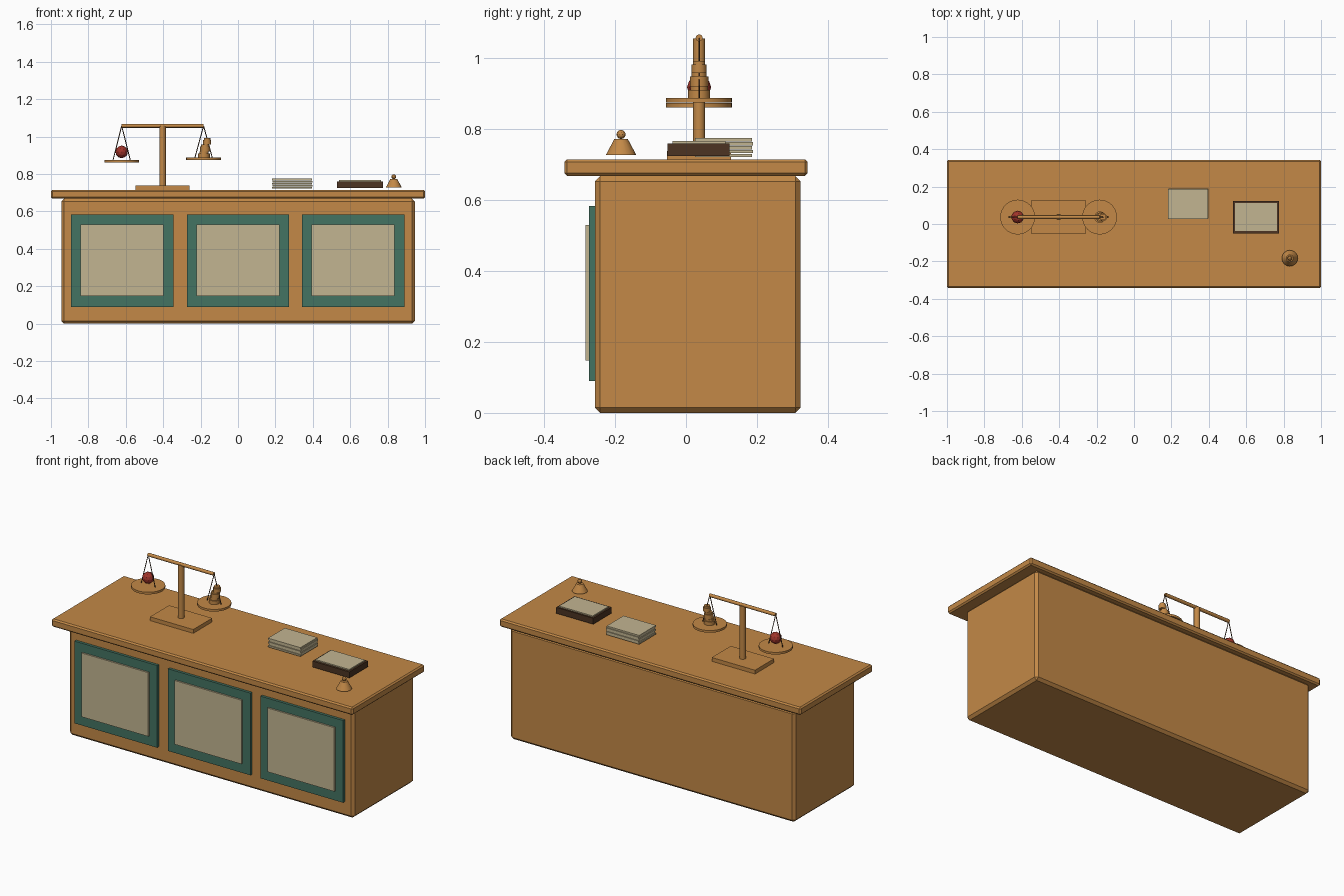
import bpy, math
from mathutils import Vector

if "Cube" in bpy.data.objects:
    bpy.data.objects.remove(bpy.data.objects["Cube"])


def material(name, r, g, b):
    lin = lambda c: ((c / 255 + 0.055) / 1.055) ** 2.4
    m = bpy.data.materials.new(name)
    m.diffuse_color = (lin(r), lin(g), lin(b), 1)
    m.use_nodes = True
    m.node_tree.nodes["Principled BSDF"].inputs["Base Color"].default_value = m.diffuse_color
    return m


wood = material("warm wood", 195, 137, 71)
green = material("dark green", 67, 115, 98)
cream = material("cream", 194, 181, 145)
brown = material("dark brown", 76, 52, 34)
red = material("red", 160, 52, 42)


def finish(name, mat, smooth=False):
    o = bpy.context.object
    o.name = name
    o.data.materials.append(mat)
    if smooth:
        bpy.ops.object.shade_smooth_by_angle(angle=math.radians(40))
    return o


def box(name, mat, x, y, z, bevel=0):
    """Box from (min, max) ranges on each axis."""
    r = (x, y, z)
    bpy.ops.mesh.primitive_cube_add(size=1, location=[(a + b) / 2 for a, b in r])
    bpy.context.object.scale = [b - a for a, b in r]
    bpy.ops.object.transform_apply(location=False, rotation=False, scale=True)
    o = finish(name, mat)
    if bevel:
        m = o.modifiers.new("bevel", 'BEVEL')
        m.width, m.segments = bevel, 1
    return o


def rod(name, mat, a, b, r1, r2=None, sides=16):
    """Cylinder or tapered cone between two points."""
    a, b = Vector(a), Vector(b)
    d = b - a
    bpy.ops.mesh.primitive_cone_add(vertices=sides, radius1=r1, radius2=r1 if r2 is None else r2,
                                    depth=d.length, location=(a + b) / 2,
                                    rotation=d.to_track_quat('Z', 'Y').to_euler())
    return finish(name, mat, True)


def ball(name, mat, loc, r, sub):
    bpy.ops.mesh.primitive_ico_sphere_add(subdivisions=sub, radius=r, location=loc)
    return finish(name, mat)


# Counter
box("counter_body", wood, (-0.945, 0.945), (-0.257, 0.323), (0, 0.668), 0.015)
box("counter_top", wood, (-1, 1), (-0.343, 0.343), (0.668, 0.715), 0.008)

# Front panels
for i, x in enumerate((-0.62, 0, 0.615)):
    box(f"panel_frame_{i}", green, (x - 0.274, x + 0.274), (-0.273, -0.25), (0.09, 0.583))
    box(f"panel_inset_{i}", cream, (x - 0.222, x + 0.222), (-0.283, -0.265), (0.147, 0.53))

# Balance scale
sx, sy = -0.403, 0.037
box("scale_base", wood, (-0.547, -0.26), (-0.053, 0.127), (0.713, 0.738))
rod("scale_post", wood, (sx, sy, 0.735), (sx, sy, 1.056), 0.017)
rod("scale_beam", wood, (-0.622, sy, 1.057), (-0.184, sy, 1.057), 0.01, sides=12)
for side, x, z in (("left", -0.622, 0.861), ("right", -0.184, 0.875)):
    rod(f"scale_pan_{side}", wood, (x, sy, z), (x, sy, z + 0.013), 0.093, sides=32)
    for s in (-1, 1):
        rod(f"pan_cord_{side}", brown, (x, sy, 1.057), (x + s * 0.047, sy, z + 0.01), 0.0025, sides=6)

# Pan loads
ball("red_fruit", red, (-0.622, sy, 0.918), 0.034, 2)
for x, r, z0, z1 in ((-0.182, 0.031, 0.886, 0.92), (-0.176, 0.026, 0.92, 0.958), (-0.165, 0.021, 0.958, 0.992)):
    rod("brass_weight", wood, (x, sy, z0), (x, sy, z1 - 0.01), r, sides=12)
    rod("weight_neck", wood, (x, sy, z1 - 0.012), (x, sy, z1), r * 0.8, sides=12)

# Paper stack, each sheet bundle slightly offset
for i in range(5):
    o = 0.003 * (i % 2)
    z = 0.721 + i * 0.011
    box("paper_bundle", cream, (0.181 + o, 0.396 + o), (0.026 + o, 0.186 + o), (z, z + 0.0095))

# Ledger
box("ledger_cover", brown, (0.53, 0.776), (-0.052, 0.123), (0.724, 0.76))
box("ledger_page", cream, (0.541, 0.765), (-0.038, 0.112), (0.758, 0.767))

# Counter bell
bx, by = 0.833, -0.183
rod("bell_body", wood, (bx, by, 0.727), (bx, by, 0.772), 0.043, 0.019, 16)
ball("bell_knob", wood, (bx, by, 0.785), 0.013, 2)
